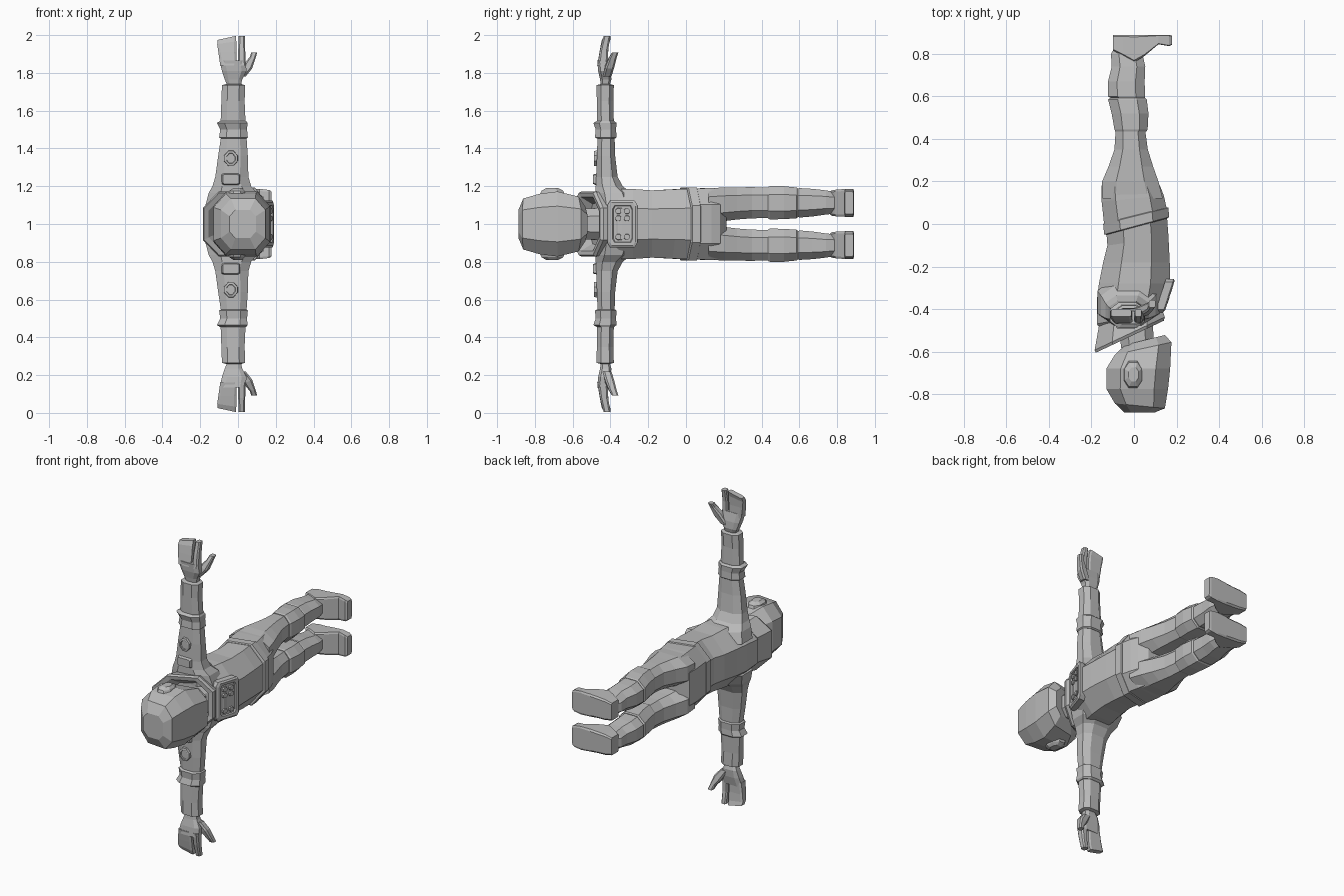
import bpy, bmesh, math

grey = bpy.data.materials.new("suit grey")
grey.diffuse_color = (0.5, 0.5, 0.5, 1)


def loft(name, axis, rings, cut=0.5, mirror=False):
    """Skin eight-sided rings (pos, a0, a1, b0, b1, tilt) along an axis; z is relative to 1."""
    ax_a, ax_b = [(1, 2), (0, 2), (0, 1)][axis]
    k = cut
    unit = [(1, -k), (1, k), (k, 1), (-k, 1), (-1, k), (-1, -k), (-k, -1), (k, -1)]
    bm = bmesh.new()
    loops = []
    for pos, a0, a1, b0, b1, *tilt in rings:
        loop = []
        for u, v in unit:
            p = [0, 0, 0]
            p[ax_a] = (a0 + a1) / 2 + u * (a1 - a0) / 2
            p[ax_b] = (b0 + b1) / 2 + v * (b1 - b0) / 2
            p[axis] = pos + (tilt[0] * u * (a1 - a0) / 2 if tilt else 0)
            loop.append(bm.verts.new(p))
        loops.append(loop)
    for r, s in zip(loops, loops[1:]):
        for i in range(8):
            j = (i + 1) % 8
            bm.faces.new((r[i], r[j], s[j], s[i]))
    bm.faces.new(loops[0])
    bm.faces.new(loops[-1])
    bmesh.ops.recalc_face_normals(bm, faces=bm.faces)
    me = bpy.data.meshes.new(name)
    bm.to_mesh(me)
    bm.free()
    me.materials.append(grey)
    ob = bpy.data.objects.new(name, me)
    ob.location.z = 1
    bpy.context.collection.objects.link(ob)
    if mirror:
        m = ob.modifiers.new("other side", 'MIRROR')
        m.use_axis = (False, False, True)
    return ob


def sym(pos, a0, a1, h, tilt=0):
    return (pos, a0, a1, -h, h, tilt)


# Torso, belt and pelvis
loft("torso", 1, [
    sym(-0.485, -0.14, 0.08, 0.12, 0.3), sym(-0.44, -0.175, 0.125, 0.165, 0.2),
    sym(-0.36, -0.175, 0.155, 0.185), sym(-0.28, -0.165, 0.17, 0.185),
    sym(-0.18, -0.145, 0.168, 0.178), sym(-0.08, -0.125, 0.162, 0.183, 0.15),
    sym(0.0, -0.13, 0.155, 0.187, 0.25)], 0.45)
loft("belt", 1, [
    sym(-0.012, -0.13, 0.158, 0.188, 0.27), sym(-0.008, -0.14, 0.165, 0.194, 0.27),
    sym(0.038, -0.145, 0.162, 0.194, 0.25), sym(0.042, -0.135, 0.155, 0.188, 0.25)], 0.5)
loft("pelvis", 1, [
    sym(0.03, -0.14, 0.155, 0.188, 0.25), sym(0.12, -0.152, 0.14, 0.19, 0.1),
    sym(0.18, -0.152, 0.122, 0.188), sym(0.215, -0.10, 0.07, 0.14)], 0.55)

# Legs, knee bands, boots
loft("leg", 1, [
    (0.12, -0.148, 0.135, 0.012, 0.188), (0.2, -0.15, 0.115, 0.015, 0.194),
    (0.27, -0.12, 0.09, 0.024, 0.194), (0.35, -0.092, 0.065, 0.03, 0.195),
    (0.46, -0.085, 0.05, 0.032, 0.192), (0.59, -0.105, 0.05, 0.04, 0.185),
    (0.60, -0.122, 0.052, 0.034, 0.19), (0.67, -0.122, 0.05, 0.04, 0.186),
    (0.74, -0.105, 0.053, 0.05, 0.178), (0.80, -0.108, 0.04, 0.056, 0.168),
    (0.84, -0.085, 0.02, 0.062, 0.162)], 0.5, True)
loft("knee_band", 1, [
    (0.435, -0.088, 0.058, 0.028, 0.196), (0.445, -0.092, 0.064, 0.024, 0.2),
    (0.52, -0.105, 0.068, 0.026, 0.2), (0.585, -0.122, 0.06, 0.03, 0.193),
    (0.592, -0.112, 0.052, 0.036, 0.188)], 0.5, True)
loft("boot", 0, [
    (-0.098, 0.815, 0.888, 0.055, 0.165), (-0.05, 0.79, 0.889, 0.046, 0.175),
    (0.0, 0.76, 0.889, 0.044, 0.178), (0.05, 0.79, 0.889, 0.04, 0.182),
    (0.115, 0.845, 0.889, 0.038, 0.186), (0.165, 0.836, 0.889, 0.045, 0.18),
    (0.178, 0.842, 0.886, 0.052, 0.172)], 0.85, True)

# Arms, elbow bands
loft("arm", 2, [
    (0.10, -0.172, 0.12, -0.475, -0.26), (0.165, -0.155, 0.10, -0.478, -0.29),
    (0.20, -0.135, 0.07, -0.478, -0.335), (0.25, -0.12, 0.055, -0.475, -0.362),
    (0.36, -0.105, 0.052, -0.472, -0.375), (0.46, -0.09, 0.045, -0.468, -0.378),
    (0.54, -0.092, 0.04, -0.47, -0.382), (0.65, -0.088, 0.035, -0.472, -0.385),
    (0.735, -0.085, 0.038, -0.474, -0.382), (0.74, -0.065, 0.02, -0.455, -0.40)], 0.5, True)
loft("elbow_band", 2, [
    (0.452, -0.09, 0.045, -0.47, -0.376), (0.458, -0.10, 0.052, -0.482, -0.368),
    (0.50, -0.094, 0.048, -0.478, -0.37), (0.535, -0.112, 0.05, -0.49, -0.368),
    (0.545, -0.095, 0.044, -0.472, -0.38)], 0.5, True)

# Gloves
loft("palm", 2, [
    (0.73, -0.055, 0.015, -0.45, -0.405), (0.765, -0.07, 0.022, -0.455, -0.395),
    (0.81, -0.085, 0.045, -0.465, -0.398), (0.865, -0.098, 0.04, -0.47, -0.41)], 0.6, True)
loft("fingers", 2, [
    (0.84, -0.094, -0.008, -0.47, -0.412), (0.91, -0.104, -0.008, -0.458, -0.412),
    (0.96, -0.11, -0.009, -0.448, -0.408, 0.15), (0.985, -0.108, -0.012, -0.436, -0.40, 0.22)], 0.75, True)
loft("index_finger", 2, [
    (0.84, 0.0, 0.042, -0.468, -0.412), (0.92, 0.001, 0.038, -0.455, -0.412),
    (0.995, 0.004, 0.036, -0.436, -0.40)], 0.6, True)
loft("thumb", 2, [
    (0.78, -0.01, 0.04, -0.44, -0.395), (0.835, 0.03, 0.075, -0.428, -0.38, -0.5),
    (0.88, 0.062, 0.092, -0.408, -0.368, -0.3), (0.908, 0.07, 0.102, -0.392, -0.358)], 0.6, True)

# Neck, collar and helmet
loft("neck", 1, [
    sym(-0.44, -0.075, 0.085, 0.085, 0.3), sym(-0.60, -0.055, 0.095, 0.08, 0.3)])
loft("collar", 1, [
    sym(-0.43, -0.165, 0.125, 0.155, 0.35), sym(-0.515, -0.185, 0.145, 0.172, 0.47),
    sym(-0.53, -0.18, 0.14, 0.165, 0.47), sym(-0.525, -0.155, 0.115, 0.142, 0.47),
    sym(-0.465, -0.11, 0.09, 0.10, 0.45)])
loft("head", 1, [
    sym(-0.887, -0.045, 0.095, 0.075), sym(-0.855, -0.09, 0.145, 0.135, -0.1),
    sym(-0.775, -0.13, 0.16, 0.16), sym(-0.68, -0.13, 0.17, 0.172),
    sym(-0.585, -0.09, 0.176, 0.145, 0.22), sym(-0.545, -0.04, 0.145, 0.09, 0.25)], 0.55)
loft("ear_cap", 2, [
    (0.14, -0.055, 0.045, -0.78, -0.635), (0.176, -0.045, 0.035, -0.765, -0.65),
    (0.19, -0.025, 0.022, -0.74, -0.675)], 0.45, True)

# Chest pack: rimmed plate leaning with the chest
slope = 0.32
loft("chest_pack", 0, [
    sym(0.125, -0.415, -0.258, 0.124, slope), sym(0.162, -0.415, -0.258, 0.124, slope),
    sym(0.169, -0.405, -0.268, 0.114, slope), sym(0.168, -0.388, -0.283, 0.098, slope),
    sym(0.160, -0.384, -0.287, 0.094, slope)], 0.82)
for row, y in enumerate((-0.358, -0.313)):
    for col, z in enumerate((-0.068, 0.03, 0.068)):
        x = 0.163 + slope * (y + 0.3365)
        loft(f"pack_button_{row}_{col}", 0, [
            (x - 0.012, y - 0.016, y + 0.016, z - 0.015, z + 0.015, slope),
            (x + 0.007, y - 0.014, y + 0.014, z - 0.013, z + 0.013, slope)])

# Raised shoulder badges
loft("round_badge", 1, [
    (-0.462, -0.075, 0.0, 0.305, 0.39), (-0.486, -0.073, -0.002, 0.308, 0.387),
    (-0.488, -0.062, -0.014, 0.32, 0.375), (-0.482, -0.06, -0.016, 0.322, 0.373)], 0.35, True)
loft("strap_badge", 1, [
    (-0.46, -0.09, 0.015, 0.20, 0.27), (-0.492, -0.08, 0.005, 0.212, 0.262)], 0.8, True)
